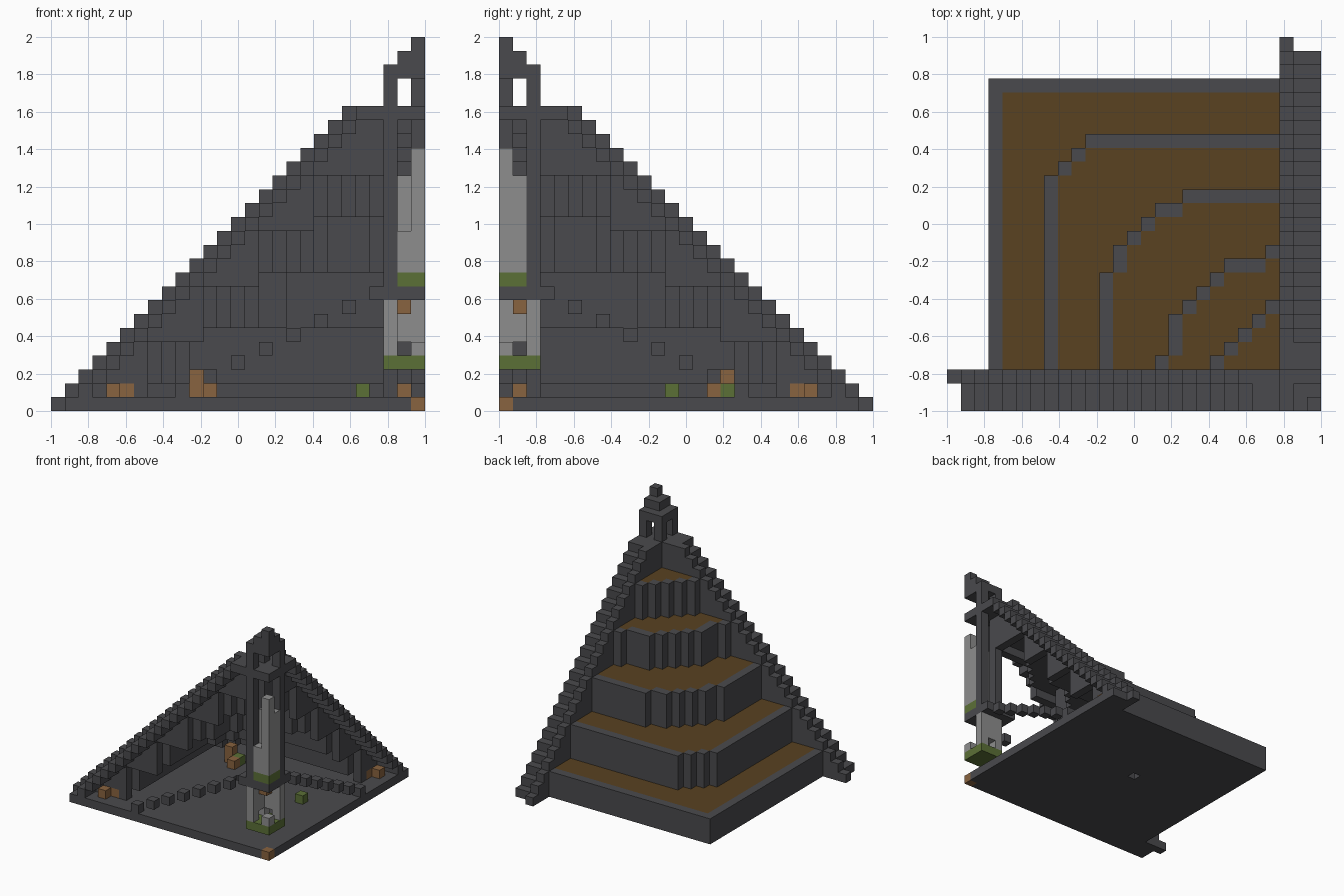
import bpy, bmesh
from mathutils import Vector

cube = bpy.data.objects.get("Cube")
if cube:
    bpy.data.objects.remove(cube)

N = 27            # blocks along each side
U = 2 / N         # block size
EDGE = N - 1      # index of the cut planes


def material(name, color):
    m = bpy.data.materials.new(name)
    m.use_nodes = True
    m.diffuse_color = (*color, 1)
    bsdf = m.node_tree.nodes["Principled BSDF"]
    bsdf.inputs["Base Color"].default_value = (*color, 1)
    bsdf.inputs["Roughness"].default_value = 0.9
    return m


stone = material("dark stone", (0.068, 0.068, 0.074))
earth = material("brown earth", (0.10, 0.054, 0.015))
marble = material("light marble", (0.27, 0.27, 0.27))
clay = material("orange clay", (0.25, 0.125, 0.05))
moss = material("green moss", (0.105, 0.16, 0.037))

# Blocks are addressed (p, q, z): p runs along +x, q runs along -y.
owner = {}


def fill(part, ps, qs, zs):
    for p in ps:
        for q in qs:
            for z in zs:
                owner[p, q, z] = part


def fill_both(part, ps, qs, zs):
    """Fill a box and its mirror image across the diagonal."""
    fill(part, ps, qs, zs)
    fill(part, qs, ps, zs)


def span(a, b):
    return range(a, b + 1)


# Floor plate with a small drain in the middle
fill("floor", span(3, EDGE), span(3, EDGE), [0])
fill_both("floor", span(1, 2), span(25, EDGE), [0])
del owner[13, 13, 0]

# Terraces: for each level, where the rounded outline steps (p -> first q)
OUTLINES = [
    {3: 3},
    {7: 10, 8: 9, 9: 8, 10: 7},
    {11: 17, 12: 15, 13: 14, 14: 13, 15: 12, 17: 11},
    {15: 23, 16: 20, 17: 19, 18: 18, 19: 17, 20: 16, 23: 15},
    {19: 23, 20: 22, 21: 21, 22: 20, 23: 19},
]


def region(outline):
    cells = set()
    for p in span(min(outline), 23):
        first = outline[max(k for k in outline if k <= p)]
        cells |= {(p, q) for q in span(first, 23)}
    return cells


regions = [region(o) for o in OUTLINES] + [set()]
soil = set()
for k, cells in enumerate(regions[:-1]):
    top = 4 * k + 3
    for p, q in cells:
        rim = (p - 1, q) not in cells or (p, q - 1) not in cells
        if rim:
            fill("terrace_walls", [p], [q], range(max(0, top - 5), top))
        elif (p, q) not in regions[k + 1]:
            fill("terrace_decks", [p], [q], [top - 1])
            soil.add((p, q, top - 1))

# Stairways along both cut planes, with side walls filled down to the terraces
for p in range(22):
    bottom = max(0, 4 * ((p - 3) // 4) + 1)
    fill_both("stair_side_walls", [p], [24], range(bottom, p + 1))
    if p:
        fill_both("stair_treads", [p], span(25, EDGE), [p - 1])
fill_both("stair_side_walls", span(22, 23), [24], range(17, 22))
fill_both("stair_treads", span(22, 23), span(25, EDGE), [21])

# Tower: gallery, pillars, floor and stepped roof
fill("gallery", span(23, EDGE), span(23, EDGE), [8])
fill("tower_floor", span(24, EDGE), span(24, EDGE), [21])
fill("tower_pillars", [24], [24], range(9, 24))
fill_both("tower_pillars", [24], [EDGE], range(9, 24))
for i in range(3):
    fill("tower_roof", span(24 + i, EDGE), span(24 + i, EDGE), [24 + i])

# Spire standing on a mossy base inside the tower
fill("spire_base", span(25, EDGE), span(25, EDGE), [9])
for p, q, height in ((26, 26, 19), (26, 25, 17), (25, 25, 17), (25, 26, 13)):
    fill("spire", [p], [q], range(10, height))

# Hanging shrine under the gallery
fill("shrine_base", span(24, EDGE), span(24, EDGE), [3])
fill("shrine_pillars", [24], [24], range(4, 8))
fill_both("shrine_pillars", [24], [EDGE], range(4, 8))
fill_both("shrine_panels", [24], [25], range(5, 8))
fill("shrine_altar", [EDGE], [EDGE], [4])
fill("shrine_lamp", [25], [25], [7])

# Floating steps leading down from the gallery
for i in range(7):
    fill_both("floating_steps", [21 - 2 * i], [EDGE], [7 - i])

# Loose pots and bushes on the floor
fill("corner_pot", [EDGE], [EDGE], [0])
for p, q, z in ((4, 25, 1), (5, 24, 1), (25, 4, 1), (24, 5, 1),
                (11, 11, 1), (10, 10, 1), (10, 10, 2)):
    fill("pots", [p], [q], [z])
for p, q in ((22, 14), (11, 10)):
    fill("bushes", [p], [q], [1])

COLORS = {"spire": marble, "shrine_pillars": marble, "shrine_panels": marble,
          "shrine_altar": marble, "spire_base": moss, "shrine_base": moss,
          "bushes": moss, "shrine_lamp": clay, "corner_pot": clay, "pots": clay}


def build(part):
    """Make one object from the exposed sides of a part's blocks."""
    bm = bmesh.new()
    for cell in [c for c, name in owner.items() if name == part]:
        p, q, z = cell
        center = Vector((p + 0.5, N - q - 0.5, z + 0.5)) * U - Vector((1, 1, 0))
        for axis in range(3):
            for sign in (-1, 1):
                n = Vector((0, 0, 0))
                n[axis] = sign
                if (p + int(n.x), q - int(n.y), z + int(n.z)) in owner:
                    continue
                a = Vector((0, 0, 0))
                a[(axis + 1) % 3] = 1
                b = n.cross(a)
                corners = (-a - b, a - b, a + b, b - a)
                face = bm.faces.new([bm.verts.new(center + (n + c) * U / 2)
                                     for c in corners])
                if cell in soil and axis == 2 and sign == 1:
                    face.material_index = 1
    bmesh.ops.remove_doubles(bm, verts=bm.verts, dist=U / 100)
    mesh = bpy.data.meshes.new(part)
    bm.to_mesh(mesh)
    bm.free()
    mesh.materials.append(COLORS.get(part, stone))
    if part == "terrace_decks":
        mesh.materials.append(earth)
    bpy.context.scene.collection.objects.link(bpy.data.objects.new(part, mesh))


for part in dict.fromkeys(owner.values()):
    build(part)
